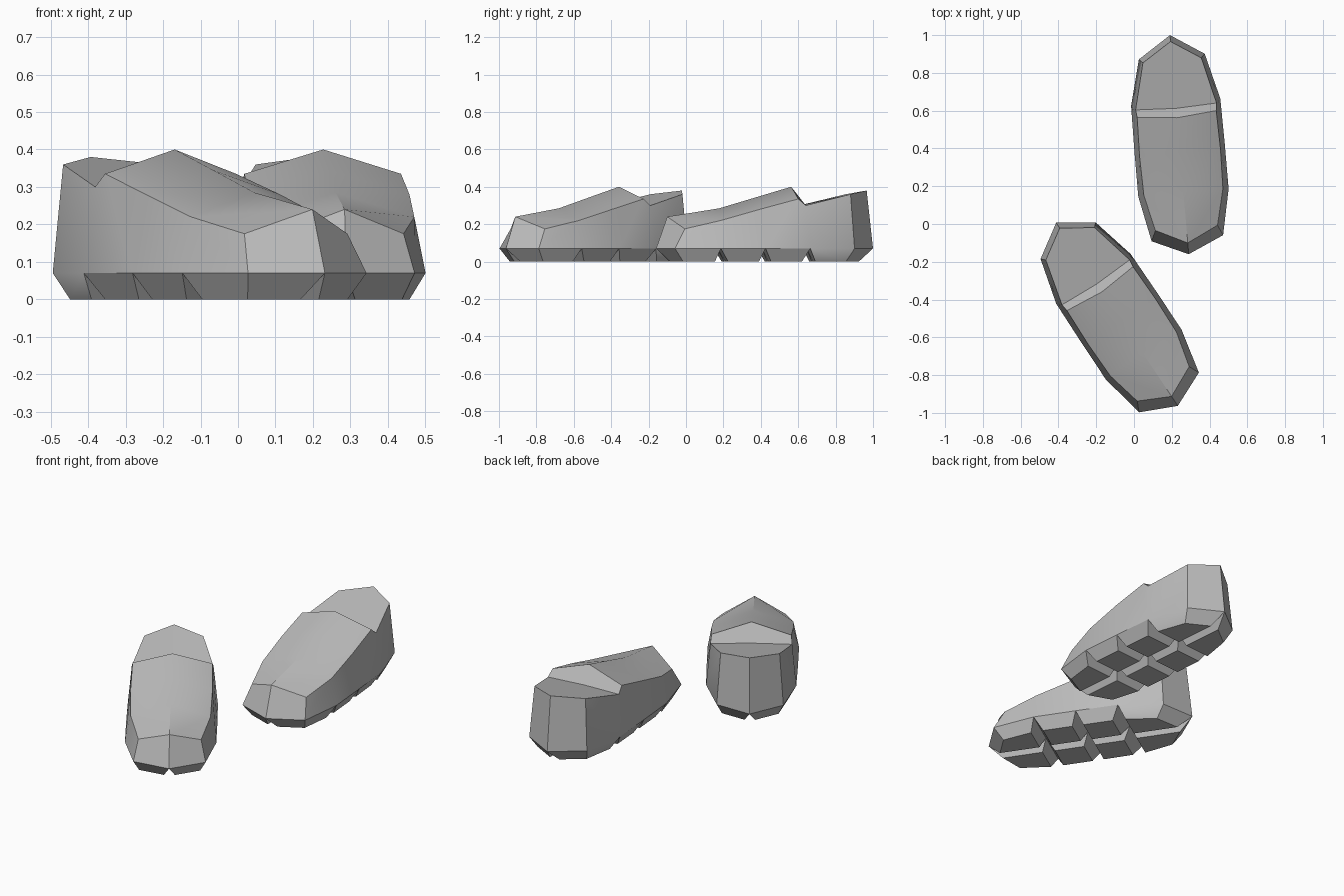
import bpy, bmesh
from math import radians
from mathutils import Vector

cube = bpy.data.objects.get("Cube")
if cube:
    bpy.data.objects.remove(cube)

grey = bpy.data.materials.new("plain_grey")
grey.use_nodes = True
grey.diffuse_color = (0.5, 0.5, 0.5, 1)
grey.node_tree.nodes["Principled BSDF"].inputs["Base Color"].default_value = (0.5, 0.5, 0.5, 1)

LENGTH = 1.164
WELT_Z = 0.07

# Half outline of the welt, toe to heel (across, along)
WELT = [(0, 0), (0.19, 0.085), (0.24, 0.327), (0.24, 0.567),
        (0.237, 0.807), (0.175, 1.05), (0, LENGTH)]
# Upper rim, toe to heel: toe, corner, vamp, vamp, tongue end, notch, heel corner, heel
RIM = [(0, 0.06, 0.24), (0.165, 0.14, 0.175), (0.21, 0.33, 0.22), (0.215, 0.54, 0.28),
       (0.21, 0.745, 0.335), (0.215, 0.785, 0.30), (0.155, 1.03, 0.36), (0, 1.13, 0.38)]
# Centre line of the top: vamp, vamp, tongue peak, ankle crease
RIDGE = [(0, 0.34, 0.285), (0, 0.54, 0.345), (0, 0.725, 0.40), (0, 0.775, 0.30)]


def build_half(bm, side):
    def vert(p):
        return bm.verts.new((p[0] * side, p[1] - LENGTH / 2, p[2]))

    welt = [vert((x, y, WELT_Z)) for x, y in WELT]
    rim = [vert(p) for p in RIM]
    vamp_a, vamp_b, peak, crease = [vert(p) for p in RIDGE]

    # Side walls, with a triangle under the ankle notch
    for i in range(4):
        bm.faces.new((welt[i], welt[i + 1], rim[i + 1], rim[i]))
    bm.faces.new((welt[4], rim[5], rim[4]))
    for i in (4, 5):
        bm.faces.new((welt[i], welt[i + 1], rim[i + 2], rim[i + 1]))

    # Vamp, back of the tongue and heel top
    bm.faces.new((rim[0], rim[1], rim[2], vamp_a))
    bm.faces.new((vamp_a, rim[2], rim[3], vamp_b))
    bm.faces.new((vamp_b, rim[3], rim[4], peak))
    bm.faces.new((peak, rim[4], rim[5], crease))
    bm.faces.new((crease, rim[5], rim[6], rim[7]))

    # Tapered tread blocks
    mid = [vert((0, WELT[i][1], WELT_Z)) for i in (2, 3, 4)]
    cells = [(welt[0], welt[1], welt[2], mid[0]),
             (mid[0], welt[2], welt[3], mid[1]),
             (mid[1], welt[3], welt[4], mid[2]),
             (mid[2], welt[4], welt[5], welt[6])]
    for cell in cells:
        centre = sum((v.co for v in cell), Vector()) / 4
        foot = []
        for v in cell:
            p = centre.lerp(v.co, 0.72) * 0.96
            foot.append(bm.verts.new((p.x, p.y, 0)))
        bm.faces.new(foot)
        for i in range(4):
            j = (i + 1) % 4
            bm.faces.new((cell[i], cell[j], foot[j], foot[i]))


def make_shoe(name, location, turn):
    bm = bmesh.new()
    for side in (1, -1):
        build_half(bm, side)
    bmesh.ops.remove_doubles(bm, verts=bm.verts, dist=0.0005)
    bmesh.ops.recalc_face_normals(bm, faces=bm.faces)
    mesh = bpy.data.meshes.new(name)
    bm.to_mesh(mesh)
    bm.free()
    mesh.materials.append(grey)
    shoe = bpy.data.objects.new(name, mesh)
    shoe.location = location
    shoe.rotation_euler.z = radians(turn)
    bpy.context.collection.objects.link(shoe)
    bpy.ops.object.select_all(action='DESELECT')
    shoe.select_set(True)
    bpy.context.view_layer.objects.active = shoe
    bpy.ops.object.shade_smooth_by_angle(angle=radians(35))


make_shoe("left_shoe", (0.24, 0.42, 0), 4.9)
make_shoe("right_shoe", (-0.09, -0.478, 0), 33.6)
